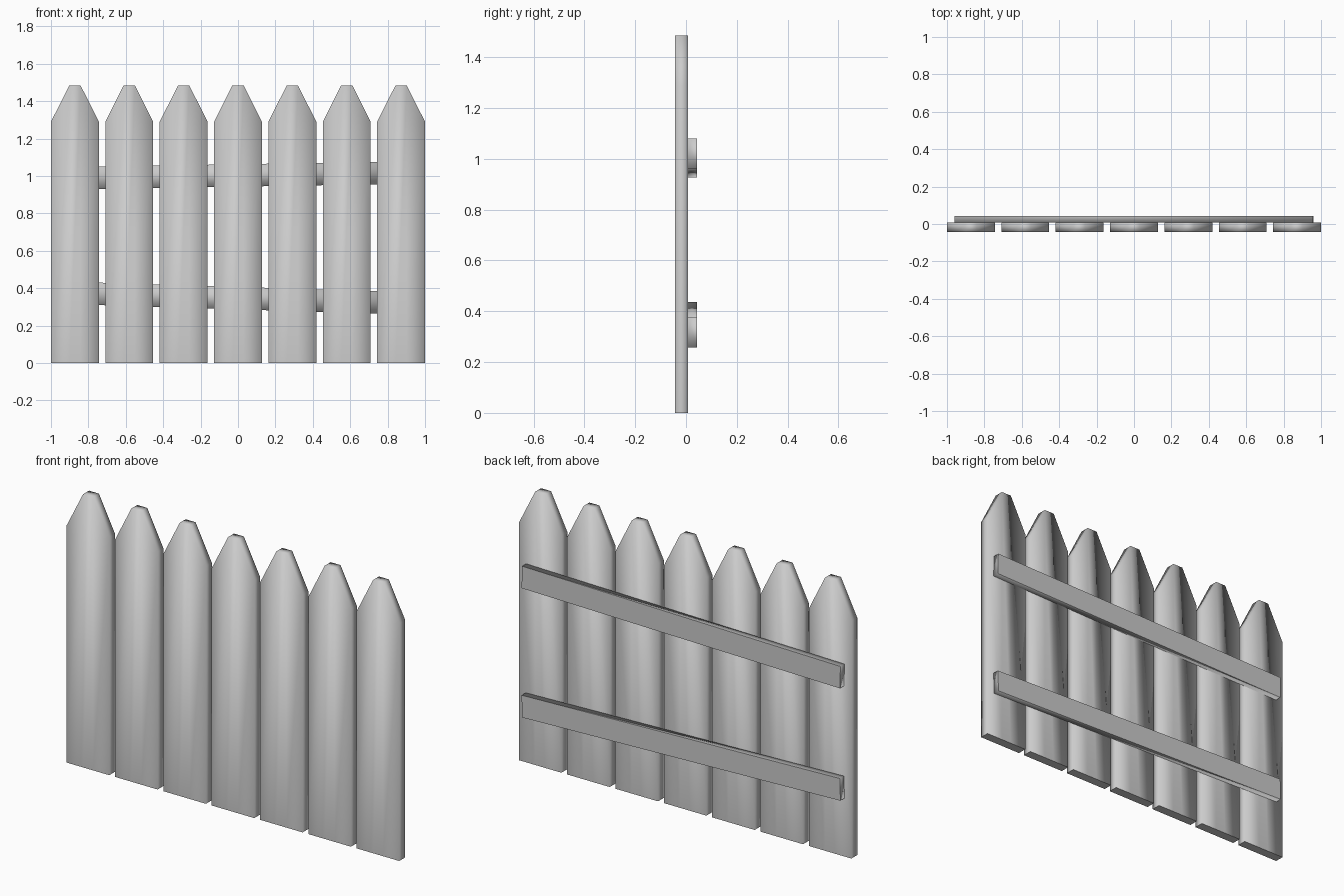
import bpy, bmesh, math
from mathutils import Matrix

if "Cube" in bpy.data.objects:
    bpy.data.objects.remove(bpy.data.objects["Cube"])


def finish(name, bm, sharp_test):
    """Smooth-shade the mesh, keeping edges of the chosen faces crisp."""
    bmesh.ops.recalc_face_normals(bm, faces=bm.faces)
    for f in bm.faces:
        f.smooth = True
    for f in bm.faces:
        if sharp_test(f.normal):
            for e in f.edges:
                e.smooth = False
    me = bpy.data.meshes.new(name)
    bm.to_mesh(me)
    bm.free()
    ob = bpy.data.objects.new(name, me)
    bpy.context.collection.objects.link(ob)
    return ob


def picket(name, x):
    """Board with a tapered, blunt tip, in three vertical strips."""
    w, t = 0.128, 0.03
    shoulder, top = 1.29, 1.485
    y0, y1 = -0.043, 0.008
    bm = bmesh.new()
    pts = [(-w, 0), (-t, 0), (t, 0), (w, 0),
           (w, shoulder), (t, top), (-t, top), (-w, shoulder)]
    front = [bm.verts.new((px, y0, pz)) for px, pz in pts]
    back = [bm.verts.new((px, y1, pz)) for px, pz in pts]
    for side in (front, back):
        for strip in ((0, 1, 6, 7), (1, 2, 5, 6), (2, 3, 4, 5)):
            bm.faces.new([side[i] for i in strip])
    n = len(pts)
    for i in range(n):
        j = (i + 1) % n
        bm.faces.new((front[i], front[j], back[j], back[i]))
    ob = finish(name, bm, lambda nrm: nrm.z < -0.9)
    ob.location.x = x


def rail(name, z, slope):
    """Slightly crooked cross board behind the pickets."""
    bm = bmesh.new()
    bmesh.ops.create_cube(bm, size=1)
    bmesh.ops.scale(bm, vec=(1.915, 0.035, 0.12), verts=bm.verts)
    bmesh.ops.rotate(bm, matrix=Matrix.Rotation(-math.atan(slope), 3, 'Y'),
                     verts=bm.verts)
    ob = finish(name, bm, lambda nrm: nrm.y > 0.9)
    ob.location = (0, 0.0255, z)


# Pickets
for i in range(7):
    picket(f"picket_{i + 1}", -0.872 + i * 1.744 / 6)

# Rails
rail("upper_rail", 1.003, 0.0172)
rail("lower_rail", 0.347, -0.031)
